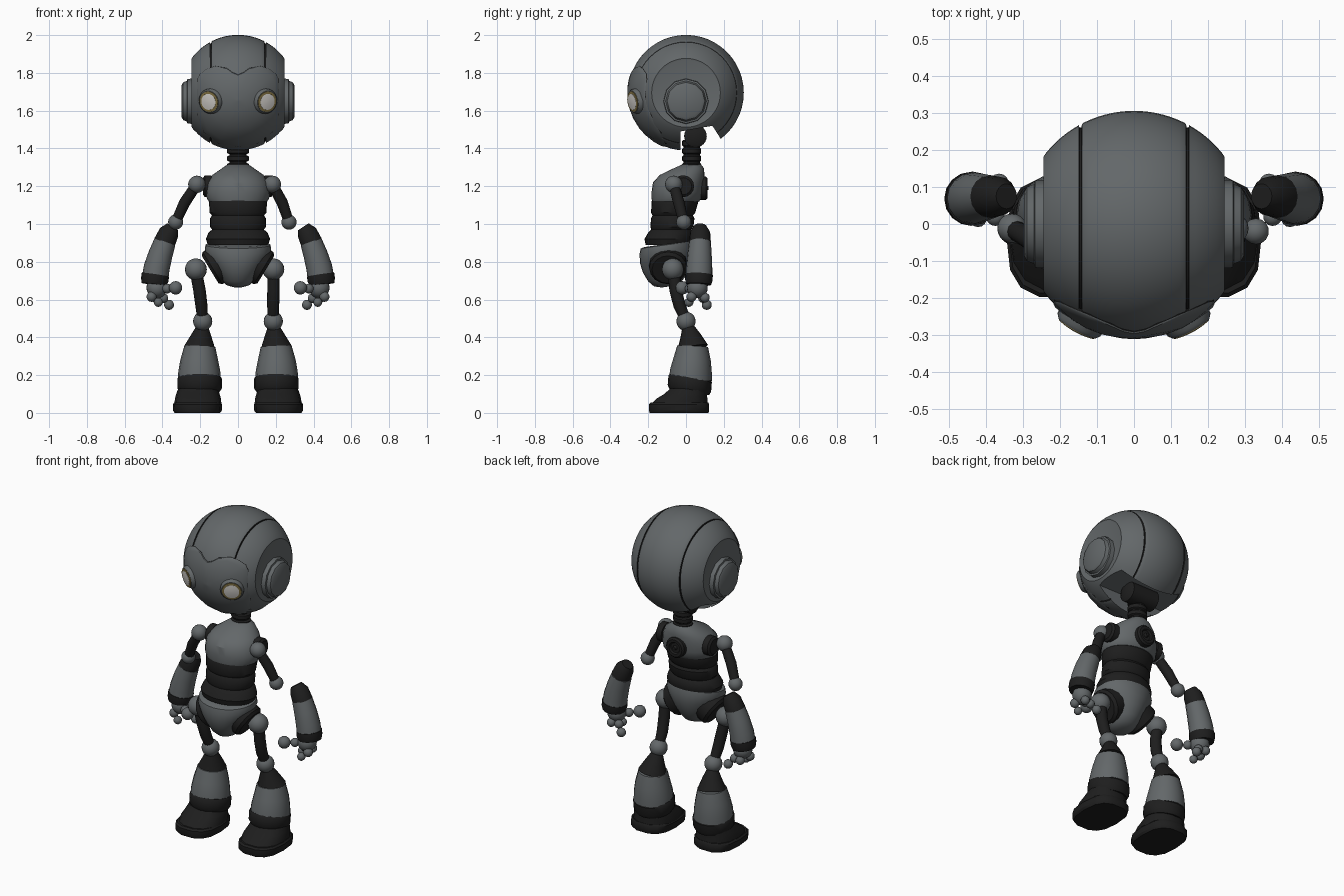
import bpy, bmesh
from math import sin, cos, pi, sqrt, copysign
from mathutils import Vector

cube = bpy.data.objects.get("Cube")
if cube:
    bpy.data.objects.remove(cube)


def material(name, r, g, b):
    m = bpy.data.materials.new(name)
    m.use_nodes = True
    m.diffuse_color = (r, g, b, 1)
    m.node_tree.nodes["Principled BSDF"].inputs["Base Color"].default_value = (r, g, b, 1)
    return m


GREY = material("body_grey", .125, .137, .142)
DARK = material("rubber_black", .013, .013, .013)
LENS = material("lens_white", .6, .58, .55)
GOLD = material("lens_gold", .2, .15, .05)


def smooth(ob, angle=0.6):
    bpy.ops.object.select_all(action='DESELECT')
    ob.select_set(True)
    bpy.context.view_layer.objects.active = ob
    bpy.ops.object.shade_smooth_by_angle(angle=angle)


def skin(name, rings, mats, caps=True, angle=0.6):
    """Bridge a list of point rings into one mesh."""
    bm = bmesh.new()
    loops = [[bm.verts.new(p) for p in ring] for ring in rings]
    n = len(loops[0])
    for a, b in zip(loops, loops[1:]):
        for i in range(n):
            j = (i + 1) % n
            bm.faces.new((a[i], a[j], b[j], b[i]))
    if caps:
        bm.faces.new(loops[0])
        bm.faces.new(loops[-1])
    bmesh.ops.recalc_face_normals(bm, faces=bm.faces)
    me = bpy.data.meshes.new(name)
    bm.to_mesh(me)
    bm.free()
    for m in mats:
        me.materials.append(m)
    ob = bpy.data.objects.new(name, me)
    bpy.context.collection.objects.link(ob)
    smooth(ob, angle)
    return ob


def circle(n):
    return [(cos(2 * pi * i / n), sin(2 * pi * i / n)) for i in range(n)]


def lathe(name, profile, loc, axis, mat, n=24):
    """Revolve (distance along axis, radius) pairs."""
    q = Vector(axis).to_track_quat('Z', 'Y')
    rings = [[Vector(loc) + q @ Vector((c * r, s * r, h)) for c, s in circle(n)]
             for h, r in profile]
    return skin(name, rings, [mat])


def loft(name, rows, mat, n=24, tilt=0, boxy=1, cx=0):
    """Stack horizontal ovals given as (z, centre y, half width, half depth)."""
    def bend(v):
        return copysign(abs(v) ** boxy, v)
    rings = [[(cx + rx * bend(c), cy + ry * bend(s), z + tilt * ry * s) for c, s in circle(n)]
             for z, cy, rx, ry in rows]
    return skin(name, rings, [mat])


def limb(name, rows, mat, n=16):
    """Tube through (x, y, z, radius) points, running downwards."""
    pts = [Vector(r[:3]) for r in rows]
    rings = []
    for i, p in enumerate(pts):
        t = pts[min(i + 1, len(pts) - 1)] - pts[max(i - 1, 0)]
        q = Vector((0, 0, -1)).rotation_difference(t)
        rings.append([p + q @ Vector((c, s, 0)) * rows[i][3] for c, s in circle(n)])
    return skin(name, rings, [mat])


def ball(name, loc, r, mat=GREY, segments=20):
    bpy.ops.mesh.primitive_uv_sphere_add(segments=segments, ring_count=segments // 2,
                                         radius=r, location=loc)
    ob = bpy.context.object
    ob.name = name
    ob.data.materials.append(mat)
    smooth(ob, 1.0)


# Head: sphere around the x axis with flat sides and two seam grooves
HEAD = Vector((0, 0, 1.695))
R, FLAT, SEAM = .306, .245, .145
half = []
for k in range(17):
    x = FLAT * (k + .5) / 17
    if abs(x - SEAM) > .006:
        half.append((x, sqrt(R * R - x * x)))
groove = sqrt(R * R - SEAM * SEAM)
half += [(SEAM - .004, groove), (SEAM - .003, groove - .008),
         (SEAM + .003, groove - .008), (SEAM + .004, groove - .002)]
half = sorted(half) + [(FLAT, .182), (FLAT - .003, .172), (FLAT - .003, .02)]
profile = [(-x, r) for x, r in reversed(half)] + half
head = lathe("head_shell", profile, HEAD, (1, 0, 0), GREY, 48)
head.data.materials.append(DARK)
for f in head.data.polygons:
    if abs(abs(f.center.x) - SEAM) < .0038:
        f.material_index = 1

# Opening under the back of the head for the neck
notch = [(-.03, 1.3), (-.03, 1.49), (.14, 1.52), (.28, 1.3)]
cutter = skin("neck_opening_cutter", [[(x, y, z) for y, z in notch] for x in (-.4, .4)], [GREY])
cutter.hide_render = True
cut = head.modifiers.new("neck_opening", 'BOOLEAN')
cut.object = cutter
cut.operation = 'DIFFERENCE'
cut.solver = 'EXACT'
bpy.context.view_layer.objects.active = head
bpy.ops.object.modifier_apply(modifier=cut.name)
bpy.data.objects.remove(cutter)
smooth(head, .5)

# Face plate: curved panel with a peaked brow and a dark rim
side = [(0, .095), (.03, .108), (.06, .13), (.12, .14), (.165, .125), (.2, .1), (.215, .07),
        (.217, -.02), (.215, -.12), (.18, -.21), (.1, -.27)]
outline = side + [(0, -.285)] + [(-x, z) for x, z in reversed(side[1:])]


def on_head(x, z, r):
    return HEAD + Vector((x, -sqrt(max(r * r - x * x - z * z, 0)), z))


def plate_ring(s, r):
    return [on_head(x * s, -.04 + (z + .04) * s, r) for x, z in outline]


rings = [plate_ring(s, .311) for s in (.02, .2, .4, .6, .75, .9, .985)]
rings += [plate_ring(1.0, .3085), plate_ring(1.012, .303)]
plate = skin("face_plate", rings, [GREY, DARK], caps=False)
if sum(f.normal.y for f in plate.data.polygons) > 0:
    plate.data.flip_normals()
for f in plate.data.polygons[-len(outline):]:
    f.material_index = 1

# Neck and chest
lathe("neck_hinge", [(-.1, .045), (-.09, .06), (.09, .06), (.1, .045)],
      (0, .05, 1.465), (1, 0, 0), DARK)
neck = []
for k in range(4):
    z = 1.29 + k * .04
    neck += [(z, .03, .046, .044), (z + .006, .03, .058, .05),
             (z + .028, .03, .058, .05), (z + .034, .03, .046, .044)]
loft("neck", neck, DARK)
loft("chest", [(1.315, .03, .055, .05), (1.295, .015, .085, .08), (1.26, -.02, .135, .118),
               (1.22, -.04, .16, .135), (1.17, -.045, .168, .137), (1.135, -.05, .165, .132),
               (1.12, -.055, .155, .125)], GREY, 28)
lathe("back_port", [(0, .062), (.045, .062), (.055, .052), (.055, .036), (.045, .03),
                    (.045, .014), (.06, .01)], (0, .06, 1.19), (0, 1, 0), DARK)

# Ribbed waist and pelvis
loft("waist", [(1.135, -.055, .148, .12), (1.12, -.058, .154, .124), (1.06, -.068, .15, .117),
               (1.045, -.07, .138, .107), (1.03, -.07, .148, .115), (.985, -.075, .148, .114),
               (.97, -.078, .137, .106), (.955, -.08, .156, .12), (.92, -.088, .17, .132),
               (.89, -.09, .16, .124)], DARK, 28)
loft("pelvis", [(.895, -.1, .15, .12), (.89, -.1, .172, .14), (.86, -.1, .176, .146),
                (.81, -.1, .152, .143), (.76, -.1, .12, .128), (.71, -.1, .09, .1),
                (.68, -.1, .065, .07), (.668, -.1, .03, .03)], GREY, 28, tilt=.14)

for s, tag in ((-1, "right"), (1, "left")):
    # Ear disc and eye
    lathe(tag + "_ear", [(0, .12), (.028, .118), (.03, .108), (.05, .1), (.058, .085)],
          (s * .24, 0, 1.65), (s, 0, 0), GREY, 12)
    look = Vector((s * .145, -.265, -.045)).normalized()
    eye = HEAD + look * .3
    lathe(tag + "_eye_rim", [(-.01, .068), (.014, .066), (.024, .058), (.024, .05)],
          eye, look, GREY)
    lathe(tag + "_eye_ring", [(.015, .056), (.027, .055), (.029, .045)], eye, look, GOLD)
    lathe(tag + "_eye_lens", [(.02, .044), (.03, .043), (.033, .025), (.034, .004)],
          eye, look, LENS)

    # Shoulder and upper arm, whose joints sit slightly off to the right
    shoulder = Vector((s * .2 - .018, -.065, 1.21))
    elbow = Vector((s * .3 - .03, -.012, 1.01))
    lathe(tag + "_shoulder_socket", [(0, .058), (.035, .058), (.045, .045)],
          (s * .14, -.015, 1.2), (s, 0, 0), DARK, 16)
    ball(tag + "_shoulder", shoulder, .046)
    mid = shoulder.lerp(elbow, .5) + Vector((s * .008, 0, .004))
    limb(tag + "_upper_arm", [(*shoulder, .028), (*mid, .03), (*elbow, .026)], DARK, 12)
    ball(tag + "_elbow", elbow, .04)

    # Forearm in three sections
    limb(tag + "_forearm_cap", [(s * .345, .075, .985, .034), (s * .365, .075, .955, .053),
                                (s * .39, .074, .9, .058)], DARK)
    limb(tag + "_forearm", [(s * .387, .074, .905, .058), (s * .41, .072, .84, .064),
                            (s * .43, .07, .77, .069), (s * .437, .069, .725, .07)], GREY)
    limb(tag + "_cuff", [(s * .437, .069, .732, .073), (s * .441, .068, .705, .073),
                         (s * .444, .067, .68, .066)], DARK)

    # Hand built from balls
    ball(tag + "_palm", (s * .43, .06, .662), .055)
    fingers = ((.33, -.02, .662, .036), (.375, .02, .658, .026), (.458, .03, .615, .027),
               (.422, .015, .585, .024), (.44, .1, .61, .026), (.395, .09, .608, .026),
               (.365, .11, .572, .027))
    for k, (x, y, z, r) in enumerate(fingers):
        ball("%s_finger_joint_%d" % (tag, k + 1), (s * x, y, z), r, GREY, 14)

    # Hip, thigh and knee
    lathe(tag + "_hip_socket", [(-.03, .1), (.035, .1), (.05, .085), (.05, .03)],
          (s * .105, -.095, .785), (s * .82, 0, -.5), DARK, 16)
    hip = s * .205 - .018
    ball(tag + "_hip", (hip, -.07, .76), .058)
    limb(tag + "_thigh", [(hip, -.065, .75, .032), (s * .196 - .008, -.055, .65, .033),
                          (s * .19 - .004, -.035, .57, .032), (s * .187, 0, .49, .027)], DARK)
    ball(tag + "_knee", (s * .187, 0, .485), .051)

    # Lower leg and boot
    limb(tag + "_shin_cap", [(s * .188, .01, .46, .03), (s * .195, .025, .4, .058),
                             (s * .202, .035, .345, .083)], DARK)
    limb(tag + "_shin", [(s * .202, .035, .352, .082), (s * .205, .032, .28, .1),
                         (s * .205, .026, .22, .111), (s * .205, .024, .175, .113)], GREY)
    loft(tag + "_ankle_band", [(.19, .022, .112, .108), (.18, .022, .118, .115),
                               (.13, .018, .118, .115), (.11, .018, .105, .105)],
         DARK, 20, tilt=-.15, cx=s * .203)
    loft(tag + "_boot_sole", [(0, -.037, .12, .158), (.012, -.037, .129, .163),
                              (.045, -.037, .13, .163), (.055, -.035, .122, .155)],
         DARK, 14, boxy=.75, cx=s * .215)
    loft(tag + "_boot", [(.05, -.033, .124, .152), (.075, -.022, .122, .138),
                         (.1, -.002, .115, .115), (.13, .015, .104, .1)],
         DARK, 14, boxy=.85, cx=s * .212)
